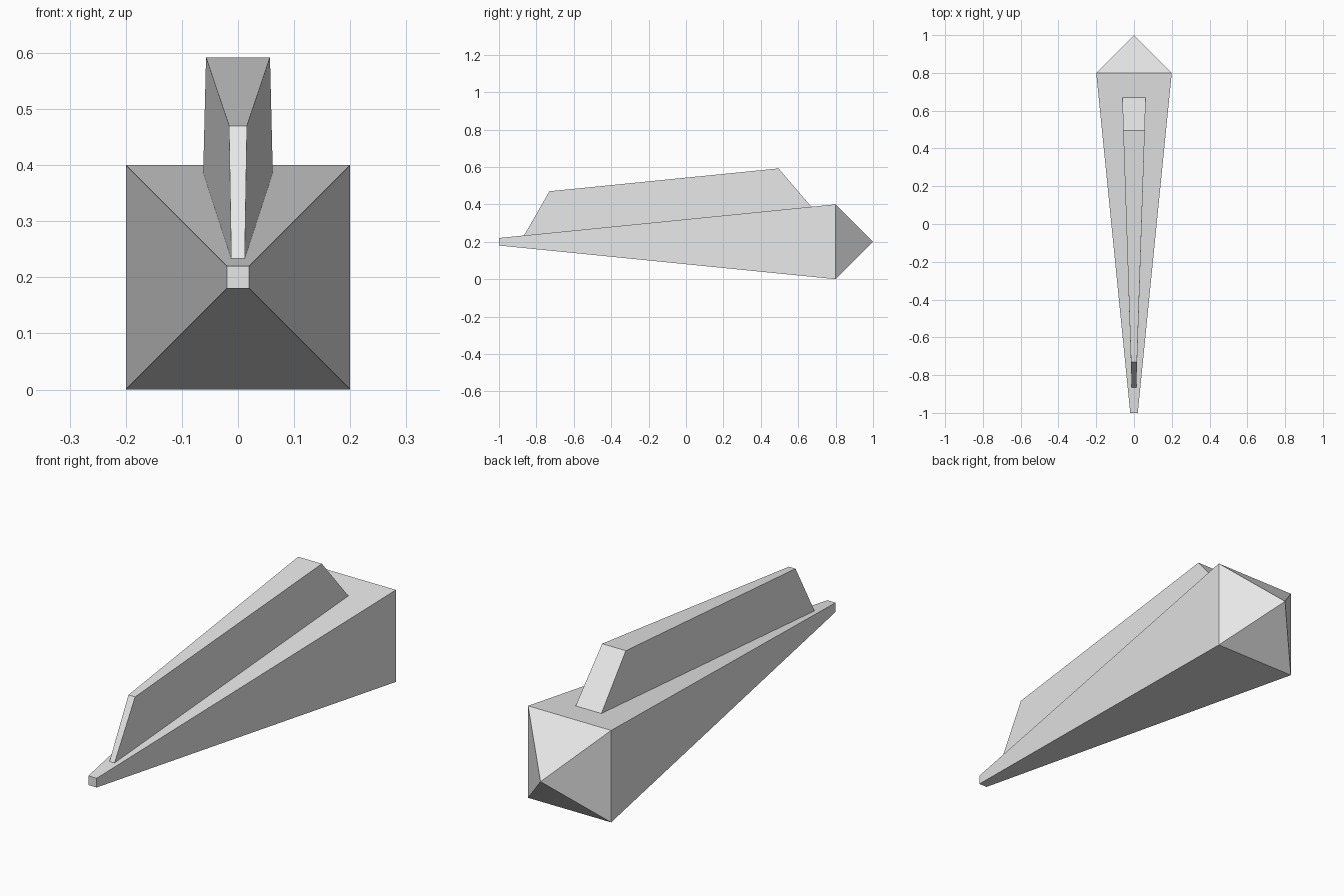
import bpy
import bmesh

cube = bpy.data.objects.get("Cube")
if cube:
    bpy.data.objects.remove(cube, do_unlink=True)

grey = bpy.data.materials.new("light_grey")
grey.use_nodes = True
COLOR = (0.8, 0.8, 0.8, 1)
grey.diffuse_color = COLOR
grey.node_tree.nodes["Principled BSDF"].inputs["Base Color"].default_value = COLOR


def loft(name, rings, tip=None):
    """Skin four-sided rings; close the end with a cap or a pointed tip."""
    bm = bmesh.new()
    loops = [[bm.verts.new(p) for p in ring] for ring in rings]
    for a, b in zip(loops, loops[1:]):
        for i in range(4):
            j = (i + 1) % 4
            bm.faces.new((a[i], a[j], b[j], b[i]))
    bm.faces.new(loops[0])
    last = loops[-1]
    if tip:
        point = bm.verts.new(tip)
        for i in range(4):
            bm.faces.new((last[i], last[(i + 1) % 4], point))
    else:
        bm.faces.new(last)
    bmesh.ops.recalc_face_normals(bm, faces=bm.faces)
    mesh = bpy.data.meshes.new(name)
    bm.to_mesh(mesh)
    bm.free()
    mesh.materials.append(grey)
    obj = bpy.data.objects.new(name, mesh)
    bpy.context.collection.objects.link(obj)


def square(y, half, z=0.2):
    return [(-half, y, z - half), (half, y, z - half),
            (half, y, z + half), (-half, y, z + half)]


def fin_end(low, high):
    """Slanted end of the fin from (y, z, half width) at its foot and top."""
    (y0, z0, w0), (y1, z1, w1) = low, high
    return [(-w0, y0, z0), (w0, y0, z0), (w1, y1, z1), (-w1, y1, z1)]


# Tapered square body with a pyramid at the back
loft("body", [square(-1, 0.02), square(0.8, 0.2)], tip=(0, 1, 0.2))

# Raised fin along the top, foot just below the body surface
loft("top_fin", [fin_end((-0.867, 0.232, 0.012), (-0.73, 0.47, 0.016)),
                 fin_end((0.671, 0.386, 0.062), (0.495, 0.592, 0.057))])
